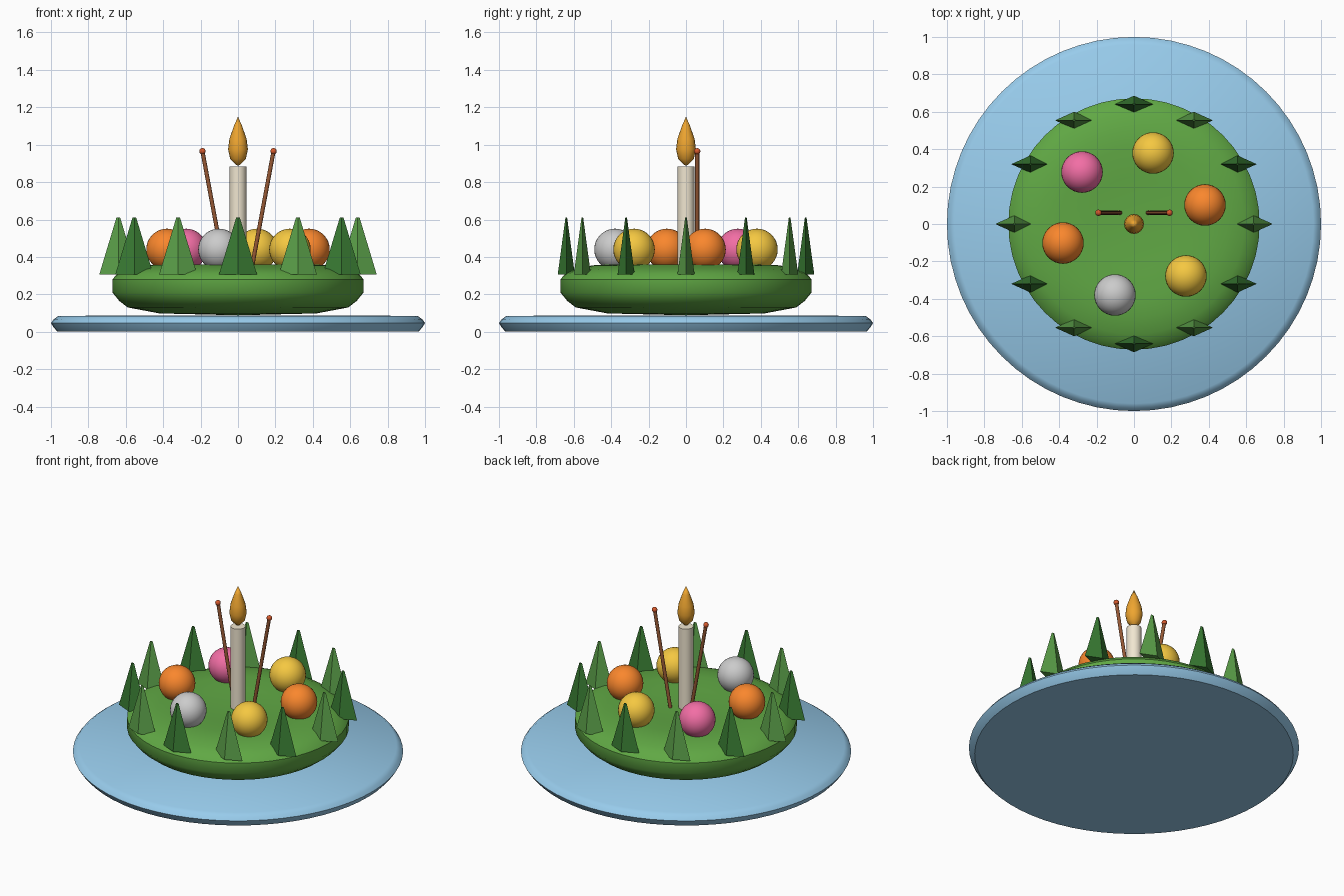
import bpy, bmesh, math
from mathutils import Vector

if "Cube" in bpy.data.objects:
    bpy.data.objects.remove(bpy.data.objects["Cube"])


def srgb(r, g, b):
    return tuple(((c / 255 + 0.055) / 1.055) ** 2.4 for c in (r, g, b)) + (1.0,)


def material(name, *rgb):
    m = bpy.data.materials.new(name)
    m.diffuse_color = srgb(*rgb)
    m.use_nodes = True
    m.node_tree.nodes["Principled BSDF"].inputs["Base Color"].default_value = m.diffuse_color
    return m


BLUE = material("plate blue", 152, 204, 236)
GREEN = material("moss green", 96, 168, 68)
LEAF = material("light leaf", 90, 158, 72)
DARK = material("dark leaf", 56, 122, 50)
CREAM = material("wax", 240, 230, 208)
GOLD = material("flame gold", 238, 165, 48)
BROWN = material("stick brown", 150, 88, 52)
RED = material("tip red", 215, 90, 45)
ORANGE = material("orange", 250, 135, 45)
YELLOW = material("yellow", 245, 200, 65)
PINK = material("pink", 242, 110, 165)
SILVER = material("silver", 195, 195, 195)


def finish(name, mat, angle=None):
    ob = bpy.context.object
    ob.name = name
    ob.data.materials.append(mat)
    if angle:
        bpy.ops.object.shade_smooth_by_angle(angle=math.radians(angle))
    return ob


def lathe(name, profile, mat, steps, angle=40):
    """Spin a bottom-to-top (radius, z) profile around the z axis."""
    bm = bmesh.new()
    vs = [bm.verts.new((r, 0, z)) for r, z in profile]
    es = [bm.edges.new(p) for p in zip(vs, vs[1:])]
    bmesh.ops.spin(bm, geom=vs + es, cent=(0, 0, 0), axis=(0, 0, 1),
                   angle=math.tau, steps=steps, use_duplicate=False)
    bmesh.ops.remove_doubles(bm, verts=bm.verts, dist=1e-4)
    bmesh.ops.recalc_face_normals(bm, faces=bm.faces)
    me = bpy.data.meshes.new(name)
    bm.to_mesh(me)
    bm.free()
    ob = bpy.data.objects.new(name, me)
    bpy.context.collection.objects.link(ob)
    bpy.ops.object.select_all(action='DESELECT')
    bpy.context.view_layer.objects.active = ob
    ob.select_set(True)
    return finish(name, mat, angle)


def ball(name, loc, r, mat, seg=32, rings=16):
    bpy.ops.mesh.primitive_uv_sphere_add(segments=seg, ring_count=rings,
                                         radius=r, location=loc)
    return finish(name, mat, 60)


def rod(name, a, b, r, mat, sides):
    a, b = Vector(a), Vector(b)
    d = b - a
    bpy.ops.mesh.primitive_cylinder_add(
        vertices=sides, radius=r, depth=d.length, location=(a + b) / 2,
        rotation=d.to_track_quat('Z', 'Y').to_euler())
    return finish(name, mat, 50)


# Plate and moss mound
lathe("plate", [(0, 0), (0.965, 0), (0.985, 0.022), (1.0, 0.047),
                (0.985, 0.067), (0.96, 0.085), (0, 0.088)], BLUE, 64)
lathe("moss_mound", [(0, 0.088), (0.42, 0.098), (0.59, 0.13), (0.635, 0.165),
                     (0.672, 0.21), (0.672, 0.28), (0.645, 0.31),
                     (0.59, 0.335), (0.5, 0.355), (0.4, 0.36),
                     (0.25, 0.35), (0, 0.34)], GREEN, 48)

# Ring of flattened four-sided trees in alternating greens
for k in range(12):
    a = math.radians(30 * k)
    bpy.ops.mesh.primitive_cone_add(
        vertices=4, radius1=0.102, radius2=0.01, depth=0.305,
        location=(0.64 * math.cos(a), 0.64 * math.sin(a), 0.4575))
    tree = finish(f"tree_{k + 1}", DARK if k % 2 else LEAF)
    tree.scale = (1, 0.45, 1)

# Ring of baubles
for k, mat in enumerate((ORANGE, YELLOW, PINK, ORANGE, SILVER, YELLOW)):
    a = math.radians(15 + 60 * k)
    ball(f"bauble_{k + 1}", (0.393 * math.cos(a), 0.393 * math.sin(a), 0.44),
         0.111, mat)

# Candle with flame
rod("candle", (0, 0, 0.32), (0, 0, 0.883), 0.045, CREAM, 24)
lathe("flame", [(0, 0.888), (0.014, 0.895), (0.042, 0.925), (0.053, 0.975),
                (0.046, 1.03), (0.022, 1.1), (0, 1.15)], GOLD, 16, 50)

# Leaning sticks with round tips
for side, s in (("left", -1), ("right", 1)):
    tip = (0.19 * s, 0.06, 0.965)
    rod(f"{side}_stick", (0.07 * s, 0.06, 0.32), tip, 0.011, BROWN, 12)
    ball(f"{side}_stick_tip", tip, 0.017, RED, 16, 8)
